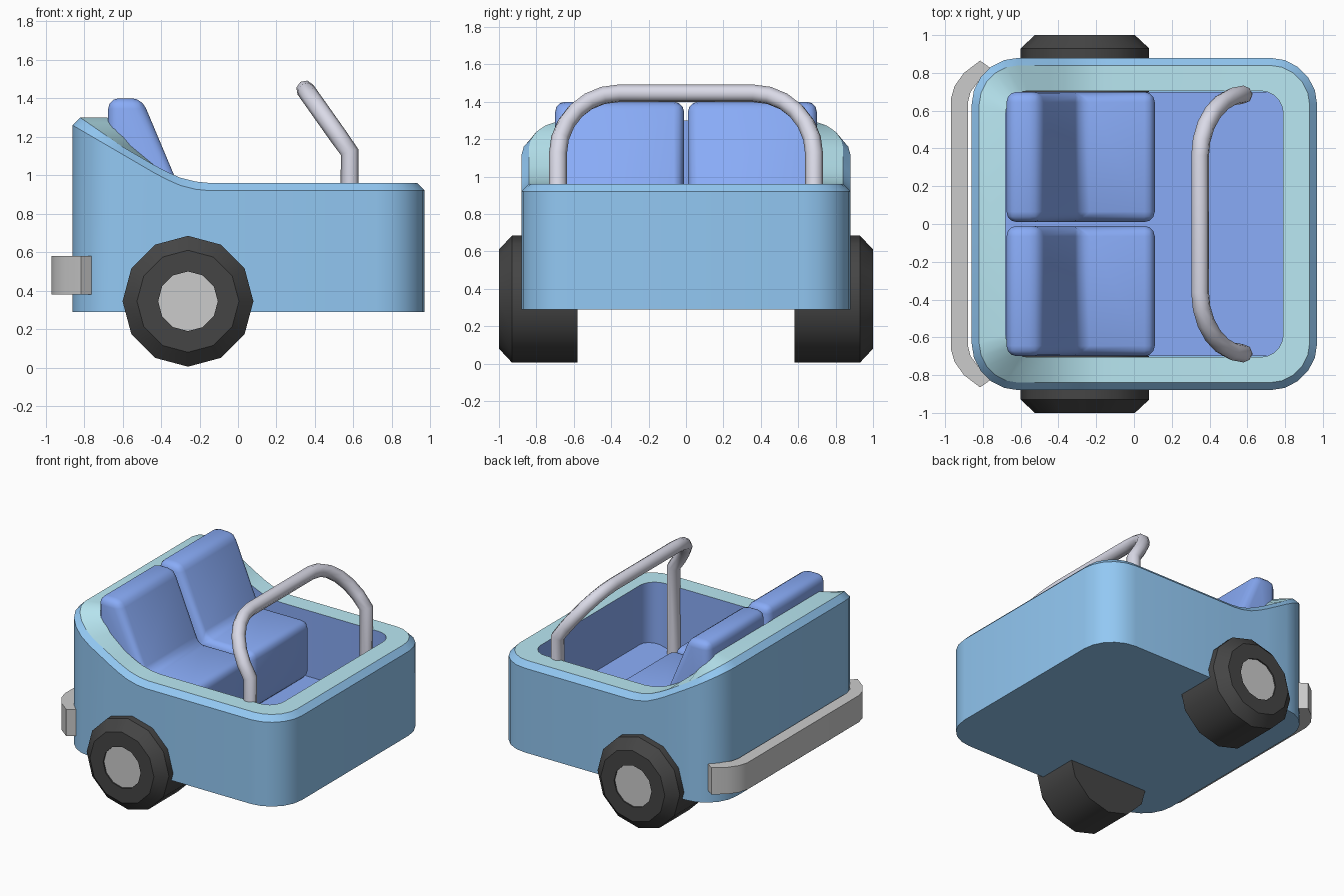
import bpy, bmesh
from math import sin, cos, pi, radians

if "Cube" in bpy.data.objects:
    bpy.data.objects.remove(bpy.data.objects["Cube"])

def material(name, r, g, b):
    m = bpy.data.materials.new(name)
    m.diffuse_color = (r, g, b, 1)
    m.use_nodes = True
    m.node_tree.nodes["Principled BSDF"].inputs["Base Color"].default_value = m.diffuse_color
    return m

BLUE = material("body blue", 0.29, 0.58, 0.90)
TEAL = material("rim teal", 0.49, 0.81, 0.90)
SEAT = material("seat blue", 0.25, 0.41, 0.93)
BLACK = material("tyre black", 0.06, 0.06, 0.06)
STEEL = material("bar steel", 0.70, 0.70, 0.80)

def make(name, verts, faces, mat=None, smooth=35):
    me = bpy.data.meshes.new(name)
    me.from_pydata(verts, [], faces)
    bm = bmesh.new()
    bm.from_mesh(me)
    bmesh.ops.recalc_face_normals(bm, faces=bm.faces)
    bm.to_mesh(me)
    bm.free()
    ob = bpy.data.objects.new(name, me)
    bpy.context.collection.objects.link(ob)
    if mat:
        me.materials.append(mat)
    if smooth:
        shade(ob, smooth)
    return ob

def shade(ob, angle):
    bpy.ops.object.select_all(action='DESELECT')
    ob.select_set(True)
    bpy.context.view_layer.objects.active = ob
    bpy.ops.object.shade_smooth_by_angle(angle=radians(angle))

def loft(name, rings, mat, cap_start=False, cap_end=False):
    n = len(rings[0])
    verts = [p for r in rings for p in r]
    faces = [(k*n + i, k*n + (i+1) % n, (k+1)*n + (i+1) % n, (k+1)*n + i)
             for k in range(len(rings) - 1) for i in range(n)]
    if cap_start:
        faces.append(tuple(range(n)))
    if cap_end:
        faces.append(tuple(range(len(verts) - n, len(verts))))
    return make(name, verts, faces, mat)

def prism(name, profile, to3d, a, b, mat=None, smooth=0):
    """Extrude a closed 2D profile between depths a and b."""
    n = len(profile)
    verts = [to3d(p, d) for d in (a, b) for p in profile]
    faces = [(i, (i+1) % n, n + (i+1) % n, n + i) for i in range(n)]
    faces += [tuple(range(n)), tuple(range(n, 2*n))]
    return make(name, verts, faces, mat, smooth)

# rounded rectangle with extra points where the side edge swoops up
SWOOP = [-0.44, -0.37, -0.30, -0.22, -0.15]

def outline(xa, xb, hy, r, seg=5):
    def corner(cx, cy, a0):
        return [(cx + r*cos(radians(a0 + 90*i/seg)), cy + r*sin(radians(a0 + 90*i/seg)))
                for i in range(seg + 1)]
    return (corner(xa + r, r - hy, 180) + [(x, -hy) for x in SWOOP]
            + corner(xb - r, r - hy, 270) + corner(xb - r, hy - r, 0)
            + [(x, hy) for x in reversed(SWOOP)] + corner(xa + r, hy - r, 90))

def rim_height(x):
    pts = [(-0.86, 1.30), (-0.44, 1.055), (-0.37, 1.018), (-0.30, 0.987),
           (-0.22, 0.967), (-0.15, 0.96), (1, 0.96)]
    for (x0, z0), (x1, z1) in zip(pts, pts[1:]):
        if x <= x1:
            return z0 + (z1 - z0) * (x - x0) / (x1 - x0)

outer = outline(-0.86, 0.97, 0.88, 0.25)
lip = outline(-0.82, 0.93, 0.84, 0.21)
inner = outline(-0.68, 0.79, 0.705, 0.12)
top = [rim_height(p[0]) for p in outer]

def lift(ring, dz=0):
    return [(x, y, z + dz) for (x, y), z in zip(ring, top)]

def level(ring, z):
    return [(x, y, z) for x, y in ring]

# tub: outer shell with bevelled lip, coloured rim, inner wall
loft("body_shell", [level(outer, 0.29), lift(outer, -0.04), lift(lip)], BLUE, cap_start=True)
loft("rim", [lift(lip), lift(inner)], TEAL)
loft("inner_wall", [lift(inner), level(inner, 0.46)], SEAT)

# floor with gently raised toe board
prism("floor", [(-0.68, 0.42), (0.80, 0.42), (0.80, 0.52), (0.61, 0.47), (-0.68, 0.47)],
      lambda p, d: (p[0], d, p[1]), -0.70, 0.70, SEAT)

# pair of seats with rounded edges
seat_profile = [(-0.675, 0.47), (0.11, 0.47), (0.11, 0.90), (-0.29, 0.90),
                (-0.50, 1.40), (-0.675, 1.40)]
for side, y0, y1 in (("front", -0.70, -0.01), ("rear", 0.01, 0.70)):
    seat = prism("seat_" + side, seat_profile, lambda p, d: (p[0], d, p[1]), y0, y1, SEAT)
    bev = seat.modifiers.new("round", 'BEVEL')
    bev.width = 0.055
    bev.segments = 3
    bev.limit_method = 'ANGLE'
    bpy.context.view_layer.objects.active = seat
    bpy.ops.object.modifier_apply(modifier="round")
    shade(seat, 40)

# wheels: twelve sided chamfered tyre with a flat hub
def wheel_ring(r, y):
    return [(-0.26 + r*cos(i*pi/6), y, 0.345 + r*sin(i*pi/6)) for i in range(12)]

for side, s in (("front", -1), ("rear", 1)):
    tyre = loft("tyre_" + side, [wheel_ring(0.34, s*0.58), wheel_ring(0.34, s*0.93),
                wheel_ring(0.265, s*1.0), wheel_ring(0.155, s*1.0), wheel_ring(0.155, s*0.985)],
                BLACK, cap_start=True)
    hub = loft("hub_" + side, [wheel_ring(0.155, s*0.95), wheel_ring(0.155, s*0.99)],
               None, True, True)

# wrap-around bumper
half = [(-0.97, 0.66), (-0.95, 0.73), (-0.90, 0.80), (-0.815, 0.865)]
back = [(-0.745, 0.815), (-0.82, 0.76), (-0.865, 0.70), (-0.88, 0.64)]
curve = half + back
n = len(curve)
verts = [(x, s*y, z) for z in (0.38, 0.58) for s in (1, -1) for x, y in curve]
faces = []
for s in (0, 1):
    o = s*n
    for k in (0, 2*n):
        faces += [(o+k+i, o+k+i+1, o+k+n-2-i, o+k+n-1-i) for i in range(3)]
    faces += [(o+i, o+i+1, o+2*n+i+1, o+2*n+i) for i in range(n-1)]
for k in (0, 2*n):
    faces.append((k, k+n-1, k+2*n-1, k+n))
faces += [(0, n, 3*n, 2*n), (n-1, 2*n-1, 4*n-1, 3*n-1)]
make("bumper", verts, faces, None, 35)

# roll bar: upright posts, then an arch leaning backwards
arch = [(0.36 + 0.325*cos(a), sin(a)) for a in (i*pi/12 for i in range(7))]
path = [(0.58, 0.685, 0.47)] + [(0.58 - 0.23*t, y, 1.12 + 0.325*t) for y, t in arch]
path += [(x, -y, z) for x, y, z in reversed(path)]
cu = bpy.data.curves.new("roll_bar", 'CURVE')
cu.dimensions = '3D'
cu.bevel_depth = 0.048
cu.bevel_resolution = 2
cu.use_fill_caps = True
sp = cu.splines.new('POLY')
sp.points.add(len(path) - 1)
for pt, co in zip(sp.points, path):
    pt.co = (*co, 1)
bar = bpy.data.objects.new("roll_bar", cu)
bpy.context.collection.objects.link(bar)
cu.materials.append(STEEL)
bpy.ops.object.select_all(action='DESELECT')
bar.select_set(True)
bpy.context.view_layer.objects.active = bar
bpy.ops.object.convert(target='MESH')
shade(bpy.context.view_layer.objects.active, 50)
